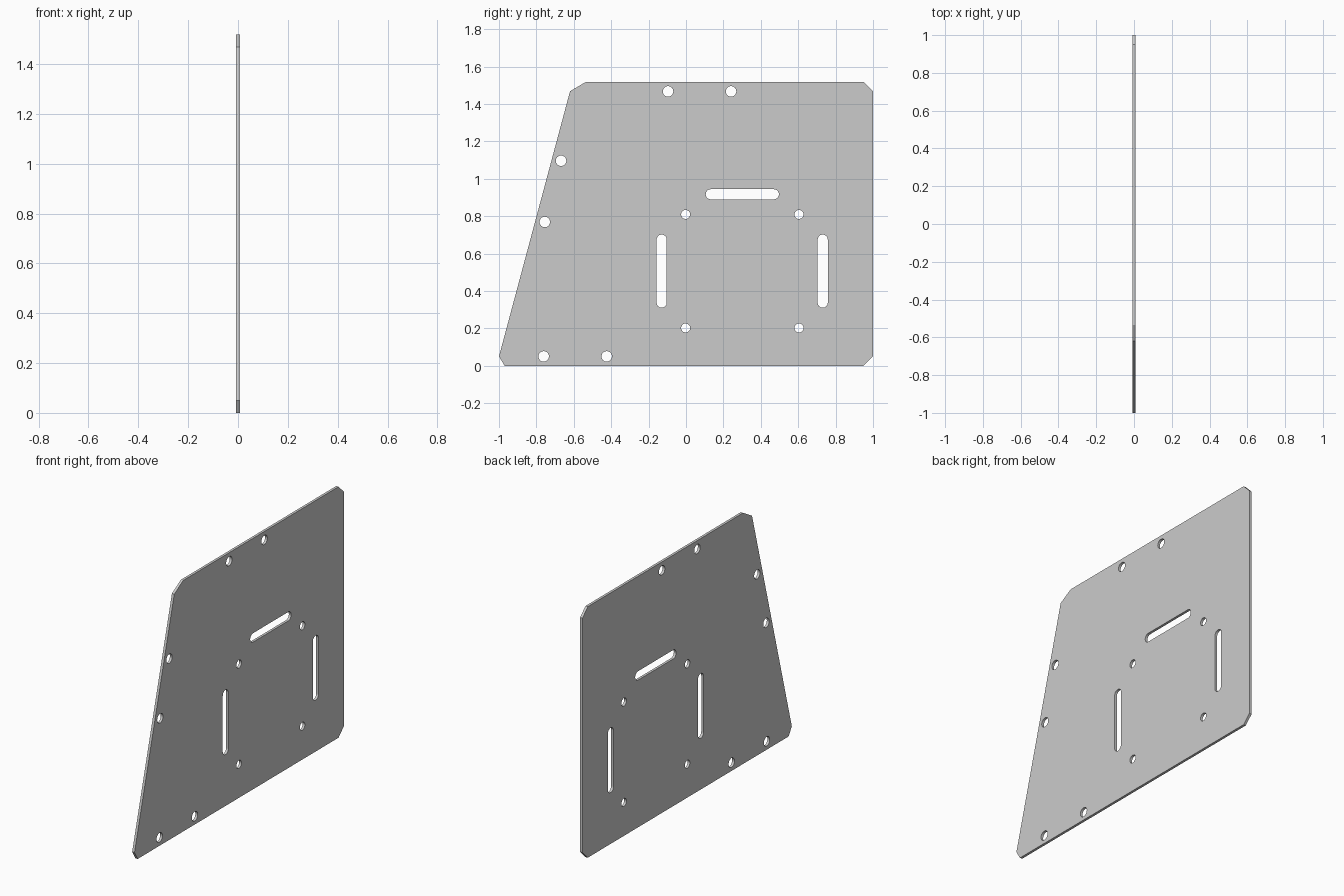
import bpy, bmesh
from math import pi, cos, sin, radians

if "Cube" in bpy.data.objects:
    bpy.data.objects.remove(bpy.data.objects["Cube"])

HALF_THICKNESS = 0.0078
R_BIG, R_SMALL, R_SLOT, SLOT_HALF = 0.028, 0.024, 0.027, 0.1685

curve = bpy.data.curves.new("mounting_plate", 'CURVE')
curve.dimensions = '2D'
curve.fill_mode = 'BOTH'
curve.extrude = HALF_THICKNESS


def loop(points):
    s = curve.splines.new('POLY')
    s.points.add(len(points) - 1)
    for p, (y, z) in zip(s.points, points):
        p.co = (y, z, 0, 1)
    s.use_cyclic_u = True


def slot(y, z, r, dy=0.0, dz=0.0, n=16):
    """Round hole, or a round-ended slot when dy or dz is given."""
    pts = []
    start = 0 if dz else -pi / 2
    for end, sign in ((0, 1), (1, -1)):
        for i in range(n + 1 if dy or dz else n):
            a = start + end * pi + pi * i / n
            pts.append((y + sign * dy + r * cos(a), z + sign * dz + r * sin(a)))
    loop(pts)


# Plate outline with clipped corners and a slanted front edge
loop([(-1, 0.05), (-0.97, 0), (0.95, 0), (1, 0.05), (1, 1.468),
      (0.95, 1.518), (-0.535, 1.518), (-0.62, 1.468)])

# Edge holes, in pairs
for y, z in ((-0.096, 1.467), (0.241, 1.467), (-0.668, 1.096),
             (-0.755, 0.769), (-0.761, 0.05), (-0.424, 0.05)):
    slot(y, z, R_BIG)

# Square pattern of small holes
for y in (-0.002, 0.604):
    for z in (0.202, 0.809):
        slot(y, z, R_SMALL)

# Slots around the square pattern
slot(0.301, 0.917, R_SLOT, dy=SLOT_HALF)
for y in (-0.13, 0.731):
    slot(y, 0.506, R_SLOT, dz=SLOT_HALF)

# Stand the plate up in the YZ plane and turn it into a clean mesh
plate = bpy.data.objects.new("mounting_plate", curve)
bpy.context.collection.objects.link(plate)
plate.rotation_euler = (radians(90), 0, radians(90))
bpy.context.view_layer.objects.active = plate
plate.select_set(True)
bpy.ops.object.convert(target='MESH')
plate = bpy.context.object
bpy.ops.object.transform_apply(location=True, rotation=True, scale=True)

bm = bmesh.new()
bm.from_mesh(plate.data)
bmesh.ops.remove_doubles(bm, verts=bm.verts, dist=1e-5)
bmesh.ops.recalc_face_normals(bm, faces=bm.faces)
bm.to_mesh(plate.data)
bm.free()
bpy.ops.object.shade_smooth_by_angle(angle=radians(30))
